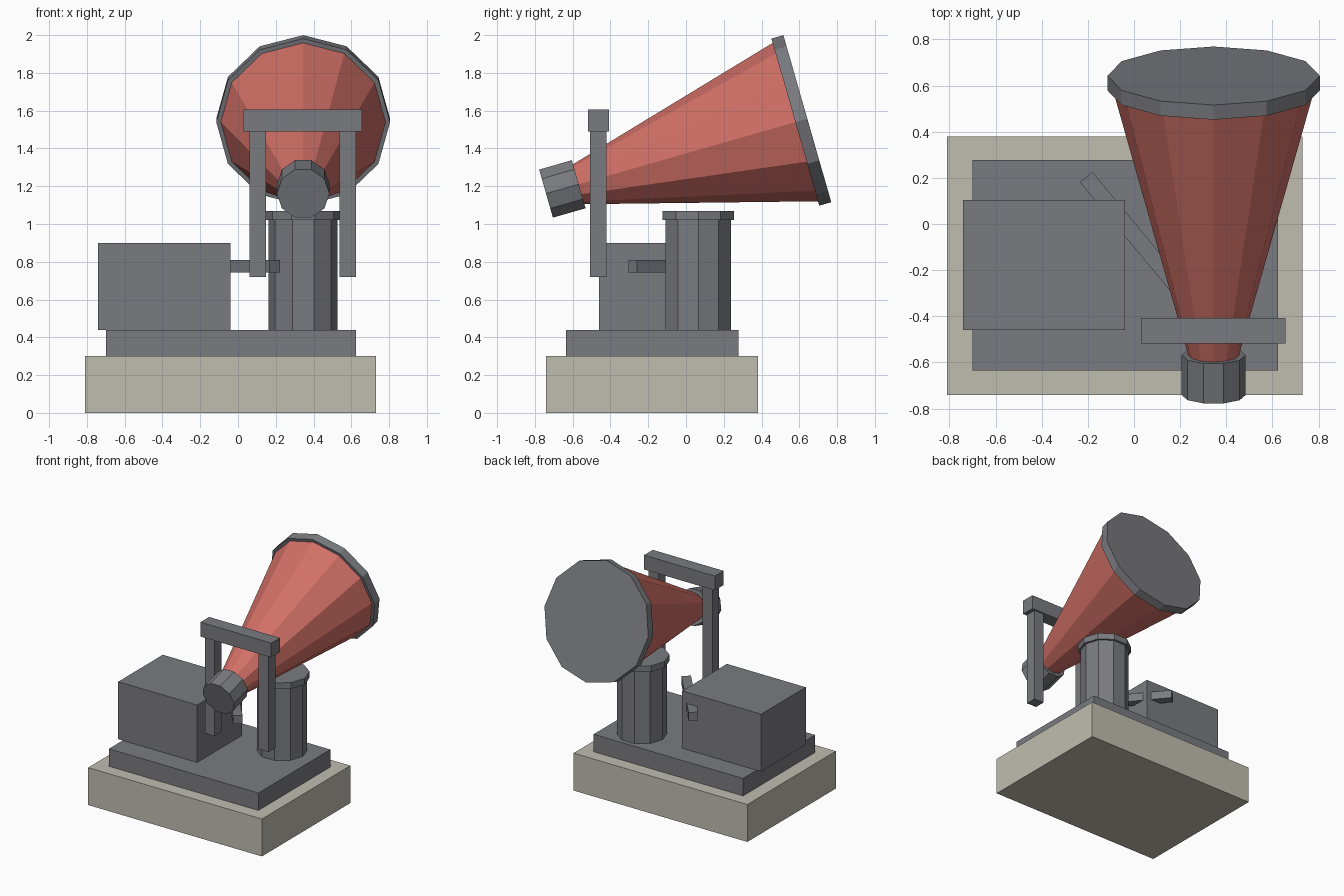
import bpy
import bmesh
from math import cos, sin, pi, radians, atan2
from mathutils import Vector, Matrix

cube = bpy.data.objects.get("Cube")
if cube:
    bpy.data.objects.remove(cube, do_unlink=True)


def make_material(name, color):
    mat = bpy.data.materials.new(name)
    mat.use_nodes = True
    mat.diffuse_color = (*color, 1)
    mat.node_tree.nodes["Principled BSDF"].inputs["Base Color"].default_value = (*color, 1)
    return mat


steel = make_material("steel grey", (0.195, 0.198, 0.216))
stone = make_material("pale stone", (0.527, 0.509, 0.434))
red = make_material("coral red", (0.644, 0.162, 0.133))


def finish(name, bm, mat):
    bmesh.ops.recalc_face_normals(bm, faces=bm.faces)
    mesh = bpy.data.meshes.new(name)
    bm.to_mesh(mesh)
    bm.free()
    mesh.materials.append(mat)
    obj = bpy.data.objects.new(name, mesh)
    bpy.context.collection.objects.link(obj)
    return obj


def box(name, low, high, mat, turn=0):
    """Box between two corners, turned about its own vertical axis."""
    low, high = Vector(low), Vector(high)
    bm = bmesh.new()
    bmesh.ops.create_cube(bm, size=1, matrix=Matrix.Diagonal((*(high - low), 1)))
    obj = finish(name, bm, mat)
    obj.location = (low + high) / 2
    obj.rotation_euler.z = turn
    return obj


def frustum(name, start, length, r1, r2, sides, mat, tilt=0):
    """Faceted prism or cone along local z, with a corner on the x axis."""
    bm = bmesh.new()
    rings = []
    for z, r in ((0, r1), (length, r2)):
        angles = [2 * pi * i / sides for i in range(sides)]
        rings.append([bm.verts.new((r * cos(a), r * sin(a), z)) for a in angles])
        bm.faces.new(rings[-1])
    for i in range(sides):
        j = (i + 1) % sides
        bm.faces.new((rings[0][i], rings[0][j], rings[1][j], rings[1][i]))
    obj = finish(name, bm, mat)
    obj.location = start
    obj.rotation_euler.x = tilt
    return obj


# Stepped base
box("stone_base", (-0.81, -0.74, 0), (0.73, 0.38, 0.30), stone)
box("plinth", (-0.70, -0.635, 0.30), (0.625, 0.277, 0.44), steel)

# Equipment box and the diagonal lever through its corner
box("equipment_box", (-0.74, -0.46, 0.44), (-0.04, 0.105, 0.90), steel)
lever_a, lever_b = Vector((-0.207, 0.203, 0.777)), Vector((0.195, -0.281, 0.777))
span, middle = lever_b - lever_a, (lever_a + lever_b) / 2
half = Vector((span.length / 2, 0.035, 0.033))
box("lever", middle - half, middle + half, steel, atan2(span.y, span.x))

# Column and cap
CX = 0.345
frustum("column", (CX, 0.065, 0.44), 0.58, 0.183, 0.183, 10, steel)
frustum("column_cap", (CX, 0.065, 1.02), 0.05, 0.2, 0.2, 10, steel)

# Tilted horn: mouthpiece, cone and closing disc share one axis
pitch = radians(16)
axis = Vector((0, cos(pitch), sin(pitch)))
tip = Vector((CX, -0.741, 1.161))
tilt = pitch - pi / 2
CONE_START, CONE_END = 0.18, 1.373
frustum("mouthpiece", tip, CONE_START, 0.139, 0.139, 10, steel, tilt)
frustum("horn_cone", tip + axis * CONE_START, CONE_END - CONE_START,
        0.11, 0.436, 12, red, tilt)
frustum("horn_disc", tip + axis * CONE_END, 0.066, 0.46, 0.46, 12, steel, tilt)

# Gantry around the narrow end of the horn
for side, x in (("right", 0.105), ("left", 0.582)):
    box(side + "_post", (x - 0.044, -0.508, 0.72), (x + 0.044, -0.42, 1.49), steel)
box("crossbar", (0.03, -0.518, 1.49), (0.657, -0.408, 1.605), steel)
